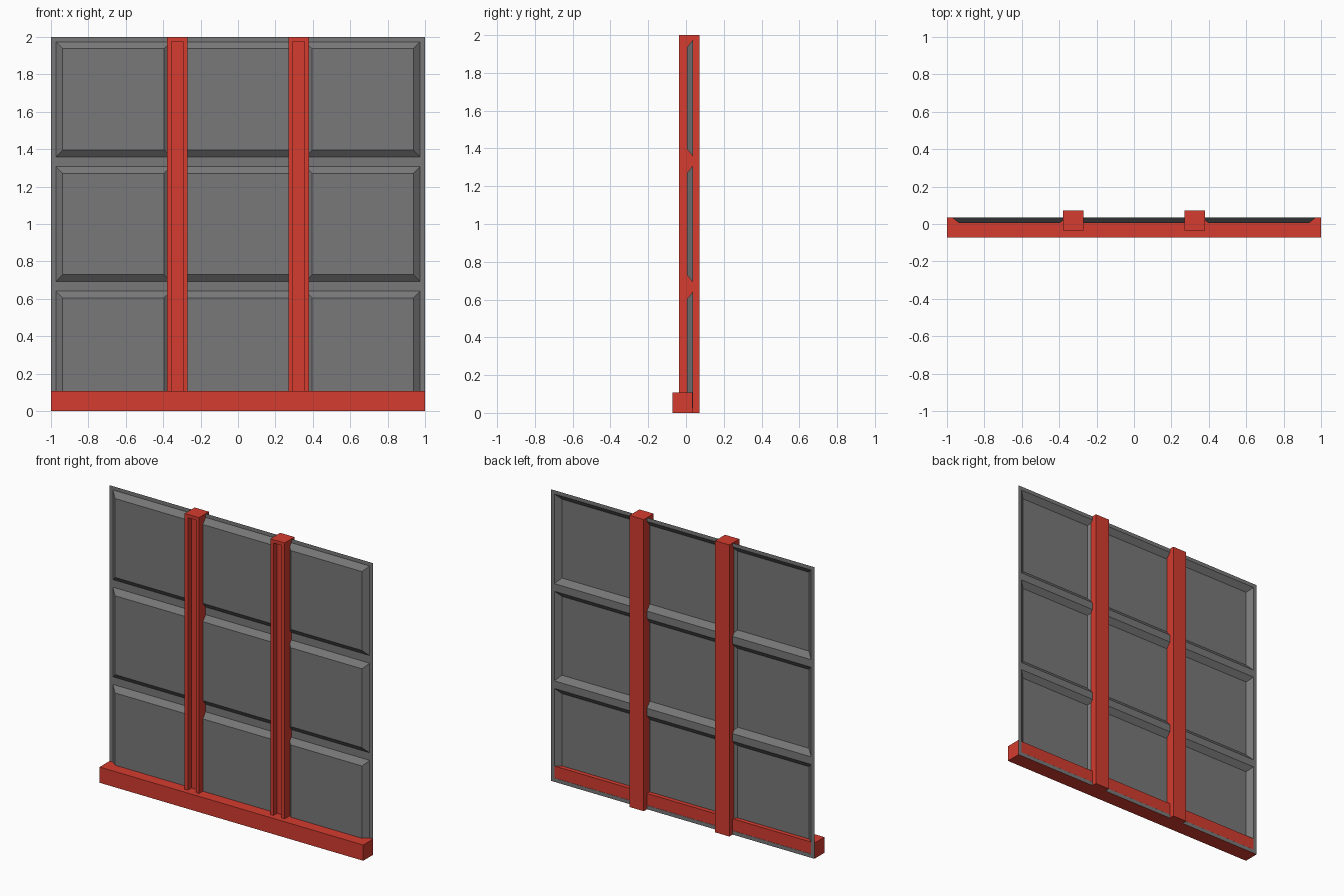
import bpy, bmesh
from math import radians
from mathutils import Matrix, Vector

cube = bpy.data.objects.get("Cube")
if cube:
    bpy.data.objects.remove(cube, do_unlink=True)


def material(name, rgb):
    m = bpy.data.materials.new(name)
    m.use_nodes = True
    m.diffuse_color = (*rgb, 1)
    m.node_tree.nodes["Principled BSDF"].inputs["Base Color"].default_value = (*rgb, 1)
    return m


red = material("red_paint", (0.66, 0.045, 0.028))
grey = material("grey_sheet", (0.19, 0.19, 0.19))


def finish(bm, name, mat):
    mesh = bpy.data.meshes.new(name)
    bm.to_mesh(mesh)
    bm.free()
    mesh.materials.append(mat)
    obj = bpy.data.objects.new(name, mesh)
    bpy.context.collection.objects.link(obj)
    return obj


def box(lo, hi):
    bm = bmesh.new()
    lo, hi = Vector(lo), Vector(hi)
    bmesh.ops.create_cube(bm, size=1, matrix=Matrix.Translation((lo + hi) / 2)
                          @ Matrix.Diagonal((*(hi - lo), 1)))
    return bm


# Thin pressed sheet: a 3 x 3 grid of panels pushed towards the front
frame_y, press_depth = 0.036, 0.03
bm = bmesh.new()
bmesh.ops.create_grid(bm, x_segments=3, y_segments=3, size=1,
                      matrix=Matrix.Translation((0, frame_y, 1)) @ Matrix.Rotation(radians(90), 4, 'X'))
bm.normal_update()
panels = list(bm.faces)
bmesh.ops.inset_individual(bm, faces=panels, thickness=0.026, use_even_offset=True)
bmesh.ops.inset_individual(bm, faces=panels, thickness=0.037, depth=0, use_even_offset=True)
for v in {v for f in panels for v in f.verts}:
    v.co.y -= press_depth
finish(bm, "pressed_sheet", grey)

# Base rail along the bottom
finish(box((-1, -0.071, 0), (1, 0.0355, 0.108)), "base_rail", red)

# Two posts with a closed channel sunk into the front
for side, x in (("right", -0.325), ("left", 0.325)):
    bm = box((x - 0.054, -0.036, 0), (x + 0.054, 0.071, 2))
    bm.normal_update()
    front = min(bm.faces, key=lambda f: f.calc_center_median().y)
    bmesh.ops.inset_region(bm, faces=[front], thickness=0.023, use_even_offset=True)
    edge = bmesh.ops.extrude_discrete_faces(bm, faces=[front])["faces"]
    bmesh.ops.translate(bm, verts=edge[0].verts[:], vec=(0, 0.04, 0))
    finish(bm, side + "_post", red)
